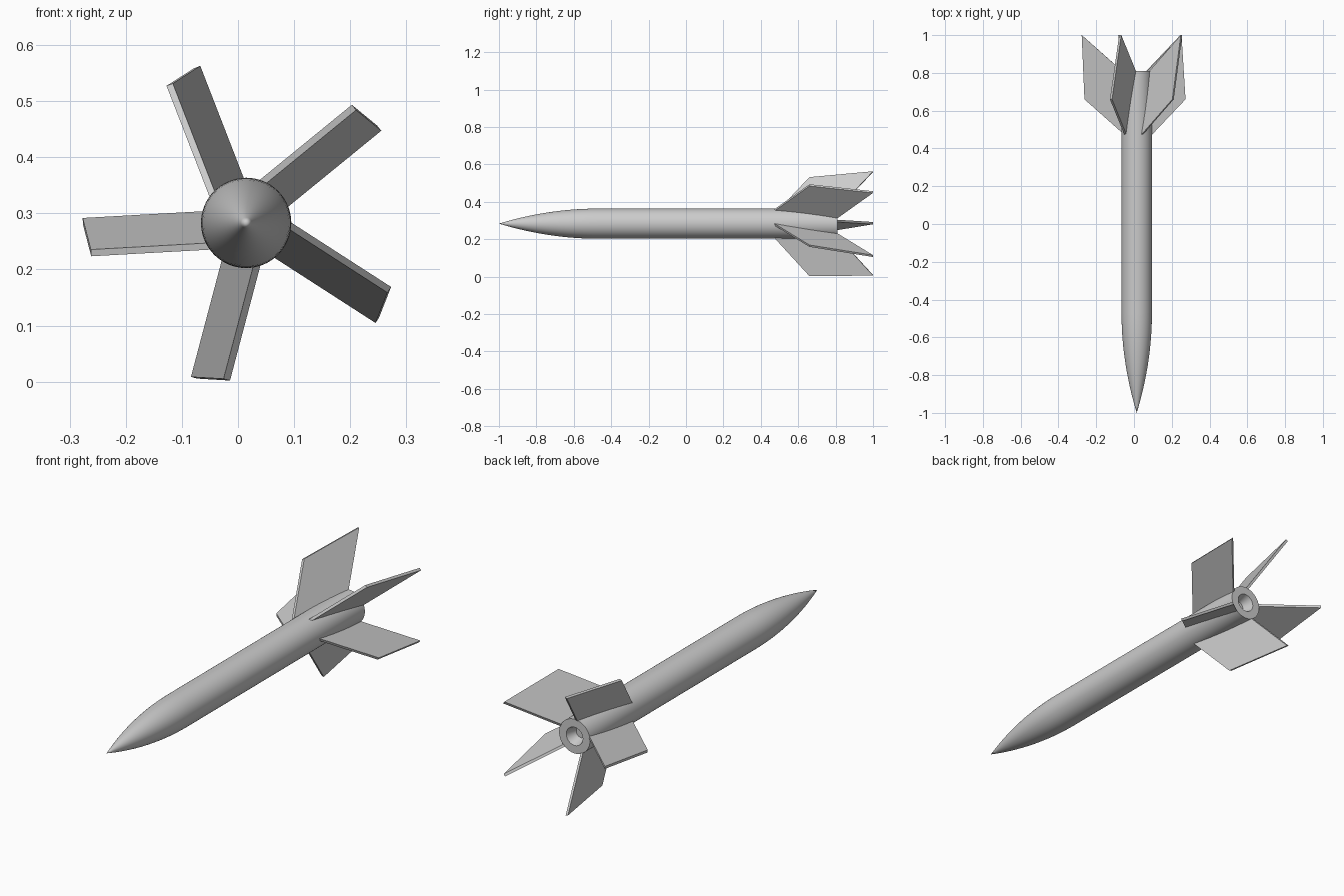
import bpy, bmesh
from math import radians, pi, sin, cos
from mathutils import Matrix, Vector

if "Cube" in bpy.data.objects:
    bpy.data.objects.remove(bpy.data.objects["Cube"])

CX, CZ, R = 0.0145, 0.283, 0.0805   # body axis position and radius
TAIL = 0.81


def finish(bm, name, smooth=False):
    bmesh.ops.recalc_face_normals(bm, faces=bm.faces)
    mesh = bpy.data.meshes.new(name)
    bm.to_mesh(mesh)
    bm.free()
    ob = bpy.data.objects.new(name, mesh)
    ob.location = (CX, 0, CZ)
    bpy.context.collection.objects.link(ob)
    if smooth:
        bpy.ops.object.select_all(action='DESELECT')
        ob.select_set(True)
        bpy.context.view_layer.objects.active = ob
        bpy.ops.object.shade_smooth_by_angle(angle=radians(30))
    return ob


def lathe(name, profile, steps=64):
    """Spin (y, radius) points around the y axis."""
    bm = bmesh.new()
    vs = [bm.verts.new((r, y, 0)) for y, r in profile]
    es = [bm.edges.new(p) for p in zip(vs, vs[1:])]
    bmesh.ops.spin(bm, geom=vs + es, cent=(0, 0, 0), axis=(0, 1, 0),
                   angle=2 * pi, steps=steps, use_duplicate=False)
    bmesh.ops.remove_doubles(bm, verts=bm.verts, dist=1e-5)
    return finish(bm, name, True)


# Ogive nose, straight tube, flat tail ring and recessed nozzle
NOSE, N = 0.53, 16
profile = [(-1 + NOSE * i / N, R * (1 - (1 - i / N) ** 2)) for i in range(N + 1)]
profile += [(TAIL, R), (TAIL, 0.043), (TAIL - 0.05, 0.026), (TAIL - 0.05, 0)]
lathe("rocket_body", profile)

# Five canted swept fins: (radial, lengthwise, sideways) outline
outline = [(0.06, 0.466, 0.038), (0.279, 0.66, 0.038),
           (0.2905, 1.0, -0.019), (0.0715, 0.806, -0.019)]
HALF = 0.006


def fin(name, angle):
    u = Vector((cos(angle), 0, sin(angle)))
    t = Vector((-sin(angle), 0, cos(angle)))
    y = Vector((0, 1, 0))
    bm = bmesh.new()
    a, b = [[bm.verts.new(u * r + y * l + t * (s + d)) for r, l, s in outline]
            for d in (HALF, -HALF)]
    bm.faces.new(a)
    bm.faces.new(b[::-1])
    for i in range(4):
        j = (i + 1) % 4
        bm.faces.new((a[i], b[i], b[j], a[j]))
    finish(bm, name)


for k in range(5):
    fin(f"fin_{k + 1}", radians(39.2 + 72 * k))
